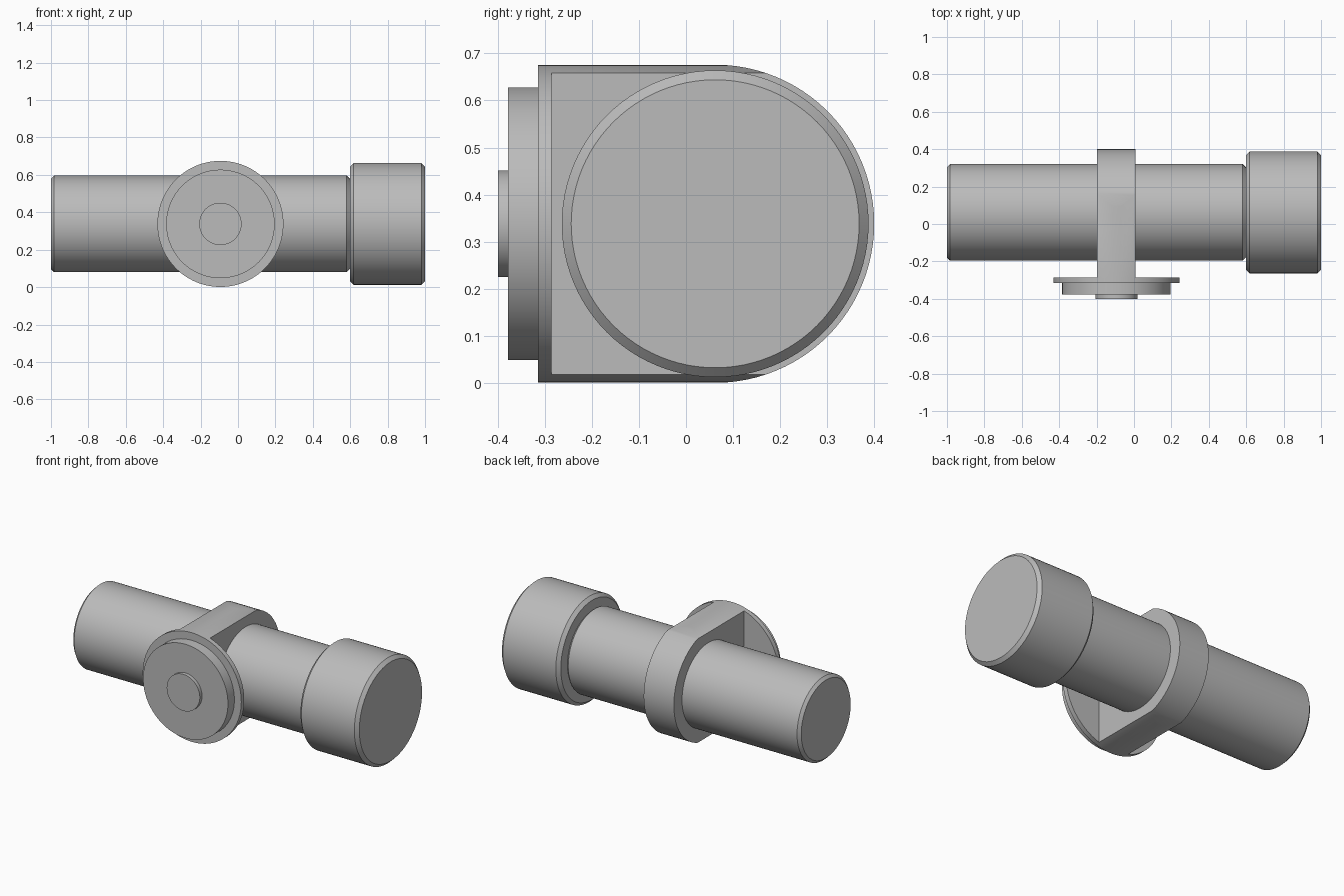
import bpy, bmesh, math
from mathutils import Matrix, Vector

cube = bpy.data.objects.get("Cube")
if cube:
    bpy.data.objects.remove(cube, do_unlink=True)

grey = bpy.data.materials.new("plain grey")
grey.use_nodes = True
colour = (0.5, 0.5, 0.5, 1)
grey.diffuse_color = colour
grey.node_tree.nodes["Principled BSDF"].inputs["Base Color"].default_value = colour

AXIS_Y, AXIS_Z = 0.062, 0.338     # centre line of the barrel
MOUNT_X = -0.094                  # centre line of the mount
SIDES = 96


def add_object(name, bm):
    bmesh.ops.recalc_face_normals(bm, faces=bm.faces)
    mesh = bpy.data.meshes.new(name)
    bm.to_mesh(mesh)
    bm.free()
    mesh.materials.append(grey)
    obj = bpy.data.objects.new(name, mesh)
    bpy.context.collection.objects.link(obj)
    return obj


def smooth(obj):
    bpy.ops.object.select_all(action='DESELECT')
    obj.select_set(True)
    bpy.context.view_layer.objects.active = obj
    bpy.ops.object.shade_smooth_by_angle(angle=math.radians(30))


def turned(name, axis, start, end, radius, chamfer=0):
    """Round bar along X or Y, with optional chamfered ends."""
    if chamfer:
        profile = [(radius - chamfer, start), (radius, start + chamfer),
                   (radius, end - chamfer), (radius - chamfer, end)]
    else:
        profile = [(radius, start), (radius, end)]
    bm = bmesh.new()
    rings = []
    for r, t in profile:
        ring = []
        for i in range(SIDES):
            a = math.tau * i / SIDES
            u, v = r * math.cos(a), r * math.sin(a)
            co = (t, AXIS_Y + u, AXIS_Z + v) if axis == 'X' else (MOUNT_X + u, t, AXIS_Z + v)
            ring.append(bm.verts.new(co))
        rings.append(ring)
    for lower, upper in zip(rings, rings[1:]):
        for i in range(SIDES):
            j = (i + 1) % SIDES
            bm.faces.new((lower[i], lower[j], upper[j], upper[i]))
    bm.faces.new(rings[0])
    bm.faces.new(rings[-1])
    obj = add_object(name, bm)
    smooth(obj)
    return obj


# Barrel and wider head
turned("barrel", 'X', -1, 0.598, 0.258, 0.017)
turned("head", 'X', 0.598, 1, 0.326, 0.02)

# Stepped round mount on the front
turned("mount_flange", 'Y', -0.315, -0.286, 0.337)
turned("mount_disc", 'Y', -0.378, -0.315, 0.29)
turned("mount_button", 'Y', -0.4, -0.378, 0.113)

# Collar around the barrel: flat-sided block with a round back
half_width, r = 0.103, 0.338
outline = [(-0.29, -r)]
for i in range(SIDES // 2 + 1):
    a = -math.pi / 2 + math.pi * i / (SIDES // 2)
    outline.append((AXIS_Y + r * math.cos(a), r * math.sin(a)))
outline.append((-0.29, r))
bm = bmesh.new()
side = bm.faces.new([bm.verts.new((MOUNT_X - half_width, y, AXIS_Z + z)) for y, z in outline])
out = bmesh.ops.extrude_face_region(bm, geom=[side])
bmesh.ops.translate(bm, vec=(2 * half_width, 0, 0),
                    verts=[g for g in out["geom"] if isinstance(g, bmesh.types.BMVert)])
collar = add_object("collar", bm)

# Trim the collar to the round outline of the flange
trim = turned("collar_trim", 'Y', -0.5, 0.6, 0.337)
trim.hide_render = True
trim.hide_viewport = True
cut = collar.modifiers.new("round trim", 'BOOLEAN')
cut.operation = 'INTERSECT'
cut.solver = 'EXACT'
cut.object = trim
bpy.context.view_layer.objects.active = collar
bpy.ops.object.modifier_apply(modifier=cut.name)
bpy.data.objects.remove(trim, do_unlink=True)
smooth(collar)
